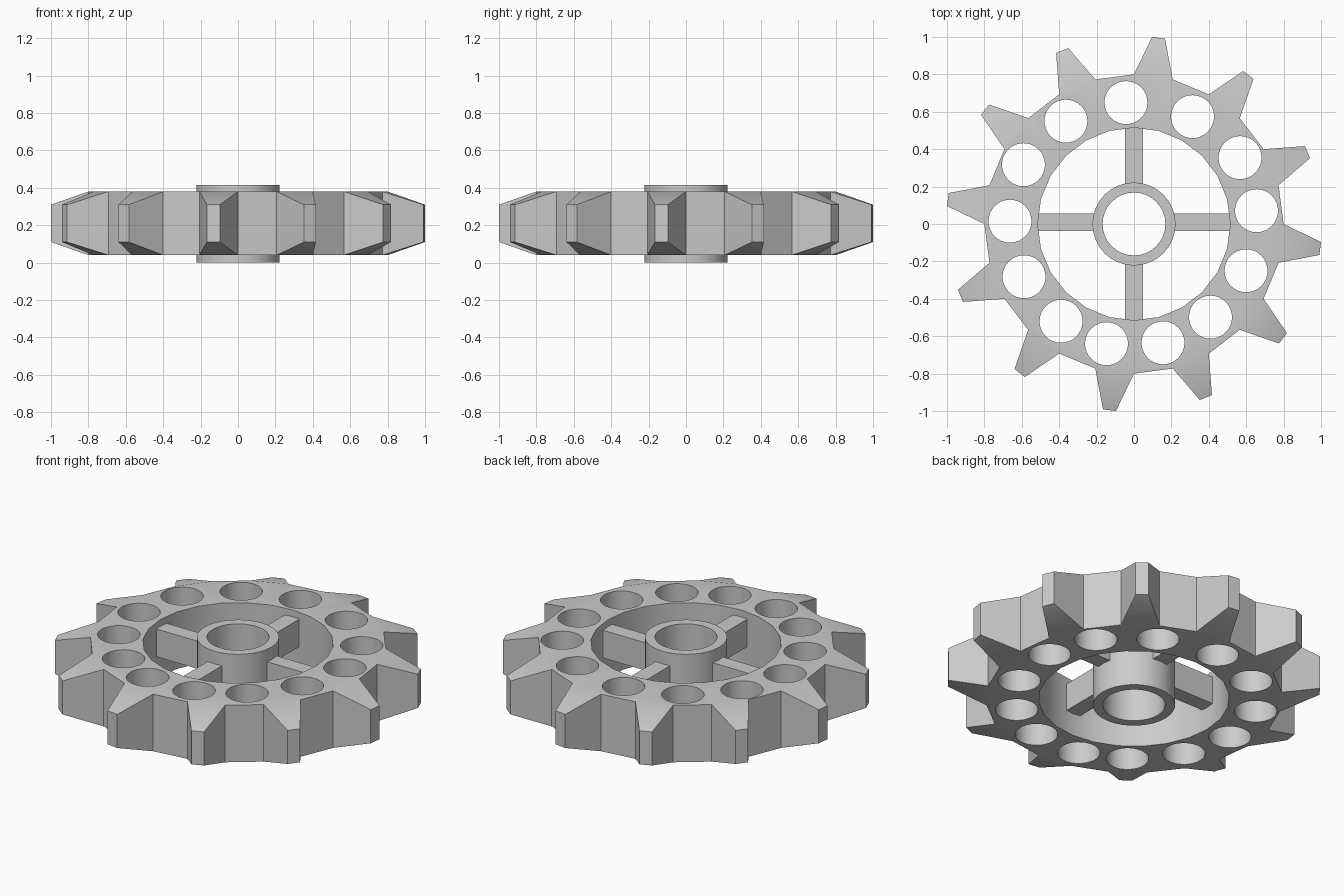
import bpy, bmesh, math
from mathutils import Vector

if "Cube" in bpy.data.objects:
    bpy.data.objects.remove(bpy.data.objects["Cube"])

Z0, Z1 = 0.04, 0.38          # rim thickness


def finish(name, bm):
    bmesh.ops.recalc_face_normals(bm, faces=bm.faces[:])
    me = bpy.data.meshes.new(name)
    bm.to_mesh(me)
    bm.free()
    ob = bpy.data.objects.new(name, me)
    bpy.context.collection.objects.link(ob)
    return ob


def activate(ob):
    bpy.ops.object.select_all(action='DESELECT')
    ob.select_set(True)
    bpy.context.view_layer.objects.active = ob


def smooth(ob):
    activate(ob)
    bpy.ops.object.shade_smooth_by_angle(angle=math.radians(30))


def annulus(bm, r_in, r_out, z0, z1, n):
    """Closed square-section ring; returns its outer wall faces in order."""
    section = [(r_in, z0), (r_out, z0), (r_out, z1), (r_in, z1)]
    loops = [[bm.verts.new((r * math.cos(2 * math.pi * i / n), r * math.sin(2 * math.pi * i / n), z))
              for r, z in section] for i in range(n)]
    outer = []
    for i in range(n):
        a, b = loops[i], loops[(i + 1) % n]
        for k in range(4):
            m = (k + 1) % 4
            f = bm.faces.new((a[k], b[k], b[m], a[m]))
            if k == 1:
                outer.append(f)
    return outer


# Toothed rim: every second outer face is extruded and tapered
bm = bmesh.new()
walls = annulus(bm, 0.515, 0.8, Z0, Z1, 24)
for f in walls[1::2]:
    d = f.calc_center_median()
    d = Vector((d.x, d.y, 0)).normalized()
    side = Vector((-d.y, d.x, 0))
    tip = bmesh.ops.extrude_discrete_faces(bm, faces=[f])['faces'][0]
    for v in tip.verts:
        s = 0.035 if v.co.dot(side) > 0 else -0.035
        z = 0.31 if v.co.z > 0.2 else 0.11
        v.co = d * 1.004 + side * s + Vector((0, 0, z))
rim = finish("toothed_rim", bm)

# Slightly irregular ring of round holes through the rim
holes = [(-.043, .649), (.313, .574), (.567, .355), (.655, .071), (.599, -.25),
         (.409, -.498), (.155, -.635), (-.147, -.64), (-.39, -.52), (-.588, -.282),
         (-.663, .015), (-.591, .317), (-.364, .55)]
bm = bmesh.new()
for x, y in holes:
    c = bmesh.ops.create_cone(bm, cap_ends=True, segments=32, radius1=0.115, radius2=0.115, depth=1)
    bmesh.ops.translate(bm, verts=c['verts'], vec=(x, y, 0.2))
cutter = finish("hole_cutter", bm)
cutter.hide_render = True
mod = rim.modifiers.new("holes", 'BOOLEAN')
mod.operation = 'DIFFERENCE'
mod.solver = 'EXACT'
mod.object = cutter
activate(rim)
bpy.ops.object.modifier_apply(modifier=mod.name)
bpy.data.objects.remove(cutter)
smooth(rim)

# Central hub tube
bm = bmesh.new()
annulus(bm, 0.168, 0.222, 0, 0.415, 32)
smooth(finish("hub", bm))

# Four spokes between hub and rim
for name, dx, dy in (("right", 1, 0), ("back", 0, 1), ("left", -1, 0), ("front", 0, -1)):
    bm = bmesh.new()
    bmesh.ops.create_cube(bm, size=1)
    length = 0.315
    size = (length if dx else 0.095, length if dy else 0.092, 0.165)
    bmesh.ops.scale(bm, verts=bm.verts[:], vec=size)
    bmesh.ops.translate(bm, verts=bm.verts[:],
                        vec=(dx * 0.3625, dy * 0.3625 + (0.009 if dx else 0), 0.2575))
    finish("spoke_" + name, bm)
